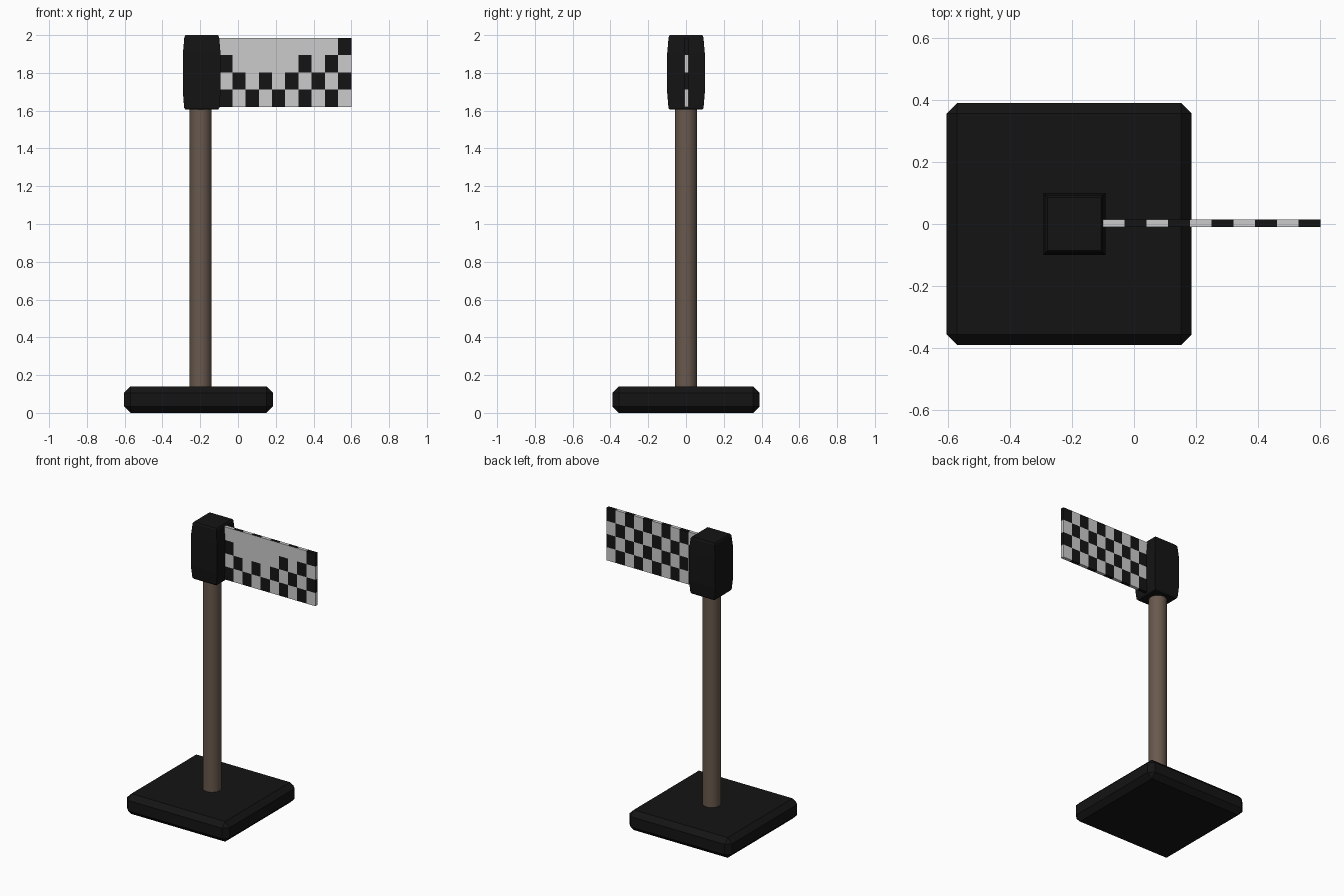
import bpy, bmesh

if "Cube" in bpy.data.objects:
    bpy.data.objects.remove(bpy.data.objects["Cube"])


def material(name, rgb):
    m = bpy.data.materials.new(name)
    m.diffuse_color = (*rgb, 1)
    m.use_nodes = True
    m.node_tree.nodes["Principled BSDF"].inputs["Base Color"].default_value = m.diffuse_color
    return m


BLACK = material("black", (0.007, 0.007, 0.007))
WHITE = material("white", (0.8, 0.8, 0.8))
BROWN = material("brown", (0.14, 0.10, 0.075))


def finish(name, bm, *mats):
    bmesh.ops.recalc_face_normals(bm, faces=bm.faces)
    mesh = bpy.data.meshes.new(name)
    bm.to_mesh(mesh)
    bm.free()
    for m in mats:
        mesh.materials.append(m)
    obj = bpy.data.objects.new(name, mesh)
    bpy.context.collection.objects.link(obj)
    return obj


# Chamfered square base
bm = bmesh.new()
bmesh.ops.create_cube(bm, size=1)
bmesh.ops.scale(bm, vec=(0.788, 0.78, 0.14), verts=bm.verts)
bmesh.ops.translate(bm, vec=(-0.209, 0, 0.07), verts=bm.verts)
bmesh.ops.bevel(bm, geom=bm.edges[:], offset=0.034, segments=1,
                profile=0.5, affect='EDGES')
finish("base", bm, BLACK)

# Round pole
bpy.ops.mesh.primitive_cylinder_add(vertices=32, radius=0.058, depth=1.56,
                                    location=(-0.198, 0, 0.87))
pole = bpy.context.object
pole.name = "pole"
pole.data.materials.append(BROWN)
bpy.ops.object.shade_smooth_by_angle()

# Square head, slightly narrowed at both ends: (height, half width)
bm = bmesh.new()
rings = []
for z, r in ((1.605, 0.086), (1.615, 0.093), (1.70, 0.1),
             (1.90, 0.1), (1.99, 0.092), (2.0, 0.086)):
    rings.append([bm.verts.new((-0.192 + sx * r, sy * r, z))
                  for sx, sy in ((-1, -1), (1, -1), (1, 1), (-1, 1))])
for a, b in zip(rings, rings[1:]):
    for i in range(4):
        j = (i + 1) % 4
        bm.faces.new((a[i], a[j], b[j], b[i]))
bm.faces.new(rings[0])
bm.faces.new(rings[-1])
finish("head", bm, BLACK)

# Chequered flag: thin slab divided into cells, coloured by cell position
COLS, ROWS = 10, 4
X0, X1, Z0, Z1 = -0.10, 0.60, 1.62, 1.985
Y0, Y1 = -0.009, 0.014
dx, dz = (X1 - X0) / COLS, (Z1 - Z0) / ROWS
bm = bmesh.new()
front, back = [[[bm.verts.new((X0 + c * dx, y, Z0 + r * dz))
                 for r in range(ROWS + 1)] for c in range(COLS + 1)]
               for y in (Y0, Y1)]
for g in (front, back):
    for c in range(COLS):
        for r in range(ROWS):
            bm.faces.new((g[c][r], g[c + 1][r], g[c + 1][r + 1], g[c][r + 1]))
for c in range(COLS):
    for r in (0, ROWS):
        bm.faces.new((front[c][r], front[c + 1][r], back[c + 1][r], back[c][r]))
for r in range(ROWS):
    for c in (0, COLS):
        bm.faces.new((front[c][r], front[c][r + 1], back[c][r + 1], back[c][r]))
for f in bm.faces:
    p = f.calc_center_median()
    c = min(COLS - 1, int((p.x - X0) / dx + 1e-4))
    r = min(ROWS - 1, int((p.z - Z0) / dz + 1e-4))
    dark = (c + r) % 2 == 0
    # The front face has a plain white patch in its upper rows
    if p.y < Y0 + 0.001 and ((r == 3 and c < 9) or (r == 2 and 0 < c < 6)):
        dark = False
    f.material_index = int(dark)
finish("flag", bm, WHITE, BLACK)
